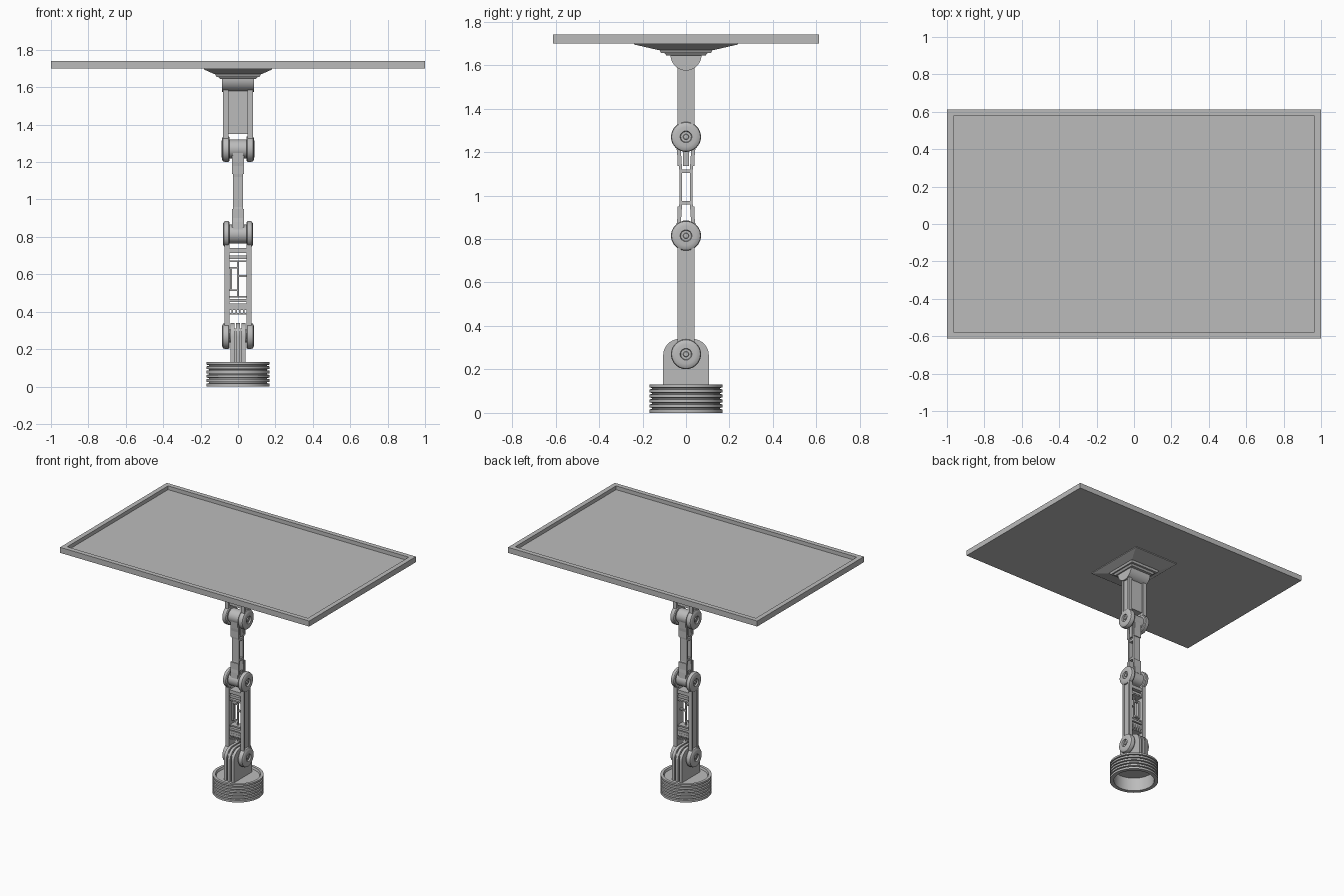
import bpy, bmesh, math
from mathutils import Matrix, Vector

cube = bpy.data.objects.get("Cube")
if cube:
    bpy.data.objects.remove(cube, do_unlink=True)

grey = bpy.data.materials.new("plain grey")
grey.use_nodes = True
COLOUR = (0.5, 0.5, 0.5, 1)
grey.diffuse_color = COLOUR
grey.node_tree.nodes["Principled BSDF"].inputs["Base Color"].default_value = COLOUR


def finish(name, bm, smooth=False):
    bmesh.ops.recalc_face_normals(bm, faces=bm.faces)
    mesh = bpy.data.meshes.new(name)
    bm.to_mesh(mesh)
    bm.free()
    ob = bpy.data.objects.new(name, mesh)
    bpy.context.collection.objects.link(ob)
    mesh.materials.append(grey)
    if smooth:
        bpy.ops.object.select_all(action='DESELECT')
        ob.select_set(True)
        bpy.context.view_layer.objects.active = ob
        bpy.ops.object.shade_smooth_by_angle(angle=math.radians(35))
    return ob


def add_box(bm, x, y, z):
    """Box from (min, max) pairs."""
    lo, hi = Vector((x[0], y[0], z[0])), Vector((x[1], y[1], z[1]))
    size = hi - lo
    mat = Matrix.Translation((lo + hi) / 2) @ Matrix.Diagonal((*size, 1))
    bmesh.ops.create_cube(bm, size=1, matrix=mat)


def box(name, x, y, z):
    bm = bmesh.new()
    add_box(bm, x, y, z)
    return finish(name, bm)


def lathe(name, profile, axis='Z', z=0, steps=48):
    """Spin a (radius, height) profile round Z or X."""
    bm = bmesh.new()
    verts = [bm.verts.new((r, 0, h)) for r, h in profile]
    edges = [bm.edges.new(pair) for pair in zip(verts, verts[1:])]
    bmesh.ops.spin(bm, geom=verts + edges, cent=(0, 0, 0), axis=(0, 0, 1),
                   angle=math.tau, steps=steps, use_duplicate=False)
    bmesh.ops.remove_doubles(bm, verts=bm.verts, dist=1e-5)
    if axis == 'X':
        bm.transform(Matrix.Rotation(math.pi / 2, 4, 'Y'))
    bm.transform(Matrix.Translation((0, 0, z)))
    return finish(name, bm, True)


def extrude_yz(name, points, x0, x1, smooth=False):
    """Extrude a (y, z) outline along x."""
    bm = bmesh.new()
    face = bm.faces.new([bm.verts.new((x0, y, z)) for y, z in points])
    out = bmesh.ops.extrude_face_region(bm, geom=[face])
    moved = [v for v in out["geom"] if isinstance(v, bmesh.types.BMVert)]
    bmesh.ops.translate(bm, verts=moved, vec=(x1 - x0, 0, 0))
    return finish(name, bm, smooth)


def frustum(name, bottom, top, z0, z1):
    """Rectangular block whose half sizes change from bottom to top."""
    bm = bmesh.new()
    add_box(bm, (-1, 1), (-1, 1), (z0, z1))
    for v in bm.verts:
        half = top if v.co.z > (z0 + z1) / 2 else bottom
        v.co.x *= half[0]
        v.co.y *= half[1]
    return finish(name, bm)


def arc(radius, cy, cz, a0, a1, n=10):
    angles = [math.radians(a0 + (a1 - a0) * i / n) for i in range(n + 1)]
    return [(cy + radius * math.cos(a), cz + radius * math.sin(a)) for a in angles]


# Base: ribbed hollow drum with a raised rim
drum = [(0.13, 0), (0.168, 0)]
for i in range(5):
    h = 0.016 + i * 0.023
    drum += [(0.168, h), (0.156, h + 0.002), (0.156, h + 0.007), (0.168, h + 0.009)]
drum += [(0.168, 0.13), (0.148, 0.13), (0.143, 0.115), (0, 0.115),
         (0, 0.1), (0.14, 0.1), (0.14, 0)]
lathe("base_drum", drum[1:] + [drum[1]], steps=64)

# Base bracket: thin plates either side of a thicker core
bracket = [(-0.105, 0.11), (0.105, 0.11)] + arc(0.075, 0.03, 0.265, 0, 90)
bracket += arc(0.075, -0.03, 0.265, 90, 180)
for i in range(3):
    x = -0.03 + i * 0.03
    extrude_yz("base_bracket_plate", bracket, x - 0.01, x + 0.01, True)
box("base_bracket_core", (-0.035, 0.035), (-0.09, 0.09), (0.11, 0.31))


# Joints: rounded outer discs with sunken bolts, and a hub between them
def joint(z, outer, hub):
    inner = 0.045
    disc = [(0, inner), (0.064, inner), (0.069, inner + 0.006), (0.069, outer - 0.016),
            (0.066, outer - 0.007), (0.058, outer - 0.002), (0.045, outer),
            (0.027, outer), (0.024, outer - 0.01), (0.013, outer - 0.01),
            (0.011, outer - 0.004), (0, outer - 0.004)]
    for side, s in (("left", 1), ("right", -1)):
        lathe(side + "_joint_disc", [(r, h * s) for r, h in disc], 'X', z)
    lathe("joint_hub", [(0, -0.046), (hub, -0.046), (hub, 0.046), (0, 0.046)], 'X', z)


joint(0.27, 0.086, 0.035)
joint(0.815, 0.081, 0.05)
joint(1.27, 0.087, 0.05)


# Paired side rails with a shallow channel down the outer face
def rails(name, x0, x1, z0, z1):
    for side, s in (("left_", 1), ("right_", -1)):
        bm = bmesh.new()
        web = x1 - 0.006
        for a, b, xe in ((-0.038, -0.022, x1), (-0.022, 0.022, web), (0.022, 0.038, x1)):
            add_box(bm, sorted((s * x0, s * xe)), (a, b), (z0, z1))
        finish(side + name, bm)


rails("lower_arm_rail", 0.046, 0.073, 0.27, 0.815)
rails("upper_arm_rail", 0.05, 0.079, 1.27, 1.62)
box("upper_arm_web", (-0.052, 0.052), (-0.026, 0.026), (1.35, 1.6))

# Mechanism inside the lower arm
for z0, z1, d in ((0.41, 0.445, 0.03), (0.452, 0.468, 0.034), (0.475, 0.485, 0.026),
                  (0.665, 0.675, 0.034), (0.682, 0.7, 0.026), (0.715, 0.74, 0.032)):
    box("inner_cross_block", (-0.047, 0.047), (-d, d), (z0, z1))
box("inner_shelf", (-0.047, 0.047), (-0.03, 0.03), (0.385, 0.392))
for i in range(4):
    x = -0.03 + i * 0.02
    box("inner_fin", (x - 0.004, x + 0.004), (-0.034, 0.034), (0.39, 0.43))
lathe("inner_rod", [(0, 0.48), (0.006, 0.48), (0.006, 0.67), (0, 0.67)], steps=16)
box("inner_side_strip", (-0.042, -0.032), (-0.012, 0.012), (0.51, 0.64))
for z in (0.51, 0.585, 0.63):
    box("inner_bridge", (-0.047 if z != 0.585 else 0, 0 if z != 0.585 else 0.047),
        (-0.008, 0.008), (z, z + 0.01))

# Middle link: front and back straps flaring toward each joint
for side, s in (("front_", -1), ("back_", 1)):
    strap = [(0.045, 0.84), (0.042, 0.88), (0.031, 0.96), (0.031, 1.12),
             (0.042, 1.2), (0.045, 1.25), (0.026, 1.25), (0.018, 1.12),
             (0.018, 0.96), (0.026, 0.84)]
    extrude_yz(side + "link_strap", [(s * y, z) for y, z in strap], -0.028, 0.028)
for z in (0.967, 1.112):
    box("link_cross_bar", (-0.026, 0.026), (-0.02, 0.02), (z - 0.008, z + 0.008))
for z0, z1 in ((0.85, 0.95), (1.135, 1.235)):
    for s in (-1, 1):
        box("link_end_cheek", sorted((s * 0.02, s * 0.031)),
            (-0.014, 0.014), (z0, z1) if z0 > 1 else (z0, z0 + 0.035))
        y = s * 0.034
        box("link_end_pad", (-0.031, 0.031), (y - 0.005, y + 0.005), (z0, z1))

# Head: half-round block, stepped plates and mounting flange
head = arc(0.071, 0, 1.646, 180, 360, 24)
extrude_yz("head_block", head, -0.086, 0.086, True)
frustum("head_collar", (0.095, 0.09), (0.105, 0.1), 1.644, 1.656)
frustum("head_plate", (0.115, 0.115), (0.122, 0.122), 1.656, 1.67)
frustum("mount_flange_taper", (0.125, 0.13), (0.18, 0.235), 1.67, 1.694)
frustum("mount_flange", (0.183, 0.24), (0.183, 0.24), 1.694, 1.701)

# Panel: shallow tray with a raised border
bm = bmesh.new()
add_box(bm, (-1, 1), (-0.612, 0.612), (1.7, 1.74))
bm.normal_update()
top = max(bm.faces, key=lambda f: f.normal.z)
bmesh.ops.inset_region(bm, faces=[top], thickness=0.048)
floor = bmesh.ops.extrude_face_region(bm, geom=[top])
bmesh.ops.delete(bm, geom=[top], context='FACES')
bmesh.ops.translate(bm, vec=(0, 0, -0.027),
                    verts=[v for v in floor["geom"] if isinstance(v, bmesh.types.BMVert)])
finish("panel_tray", bm)
